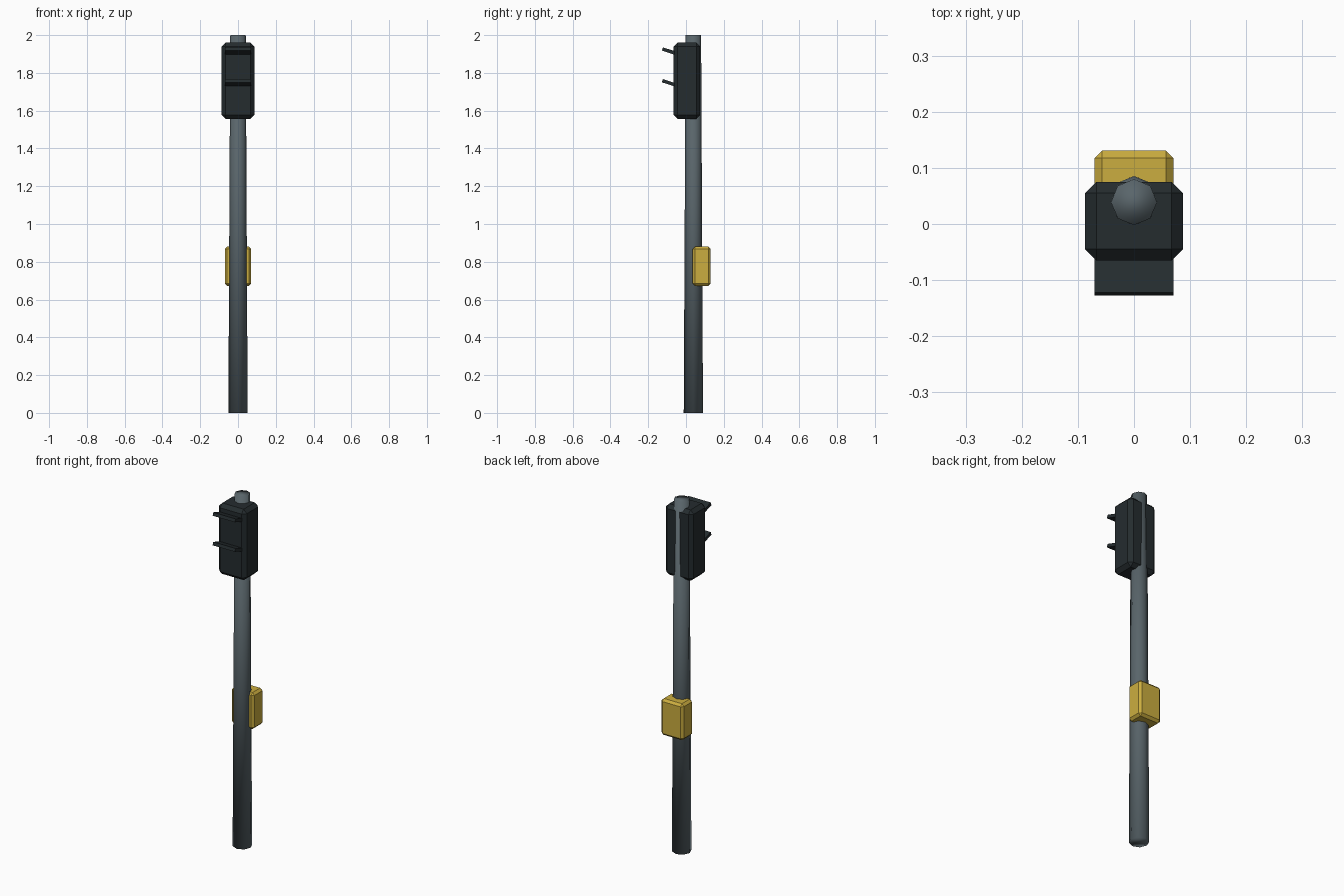
import bpy, math
from mathutils import Vector

if "Cube" in bpy.data.objects:
    bpy.data.objects.remove(bpy.data.objects["Cube"])


def material(name, rgb):
    m = bpy.data.materials.new(name)
    m.diffuse_color = (*rgb, 1)
    m.use_nodes = True
    m.node_tree.nodes["Principled BSDF"].inputs["Base Color"].default_value = m.diffuse_color
    return m


def chamfered_box(name, lo, hi, chamfer, mat):
    lo, hi = Vector(lo), Vector(hi)
    bpy.ops.mesh.primitive_cube_add(size=1, location=(lo + hi) / 2)
    ob = bpy.context.object
    ob.name = name
    ob.scale = hi - lo
    bpy.ops.object.transform_apply(location=False, rotation=False, scale=True)
    if chamfer:
        bev = ob.modifiers.new("chamfer", 'BEVEL')
        bev.width = chamfer
        bev.segments = 1
    ob.data.materials.append(mat)
    return ob


steel = material("steel", (0.10, 0.13, 0.145))
black = material("black", (0.018, 0.025, 0.028))
yellow = material("yellow", (0.60, 0.42, 0.05))

# Tapered eight-sided pole, smooth shaded, a corner facing front
bpy.ops.mesh.primitive_cone_add(vertices=8, radius1=0.051, radius2=0.041,
                                depth=2, location=(0, 0.039, 1))
pole = bpy.context.object
pole.name = "pole"
pole.data.materials.append(steel)
bpy.ops.object.shade_smooth()

# Signal housing
chamfered_box("signal_housing", (-0.087, -0.065, 1.557),
              (0.087, 0.075, 1.96), 0.02, black)

# Two visors tilting up towards the front
for name, z in (("upper_visor", 1.914), ("lower_visor", 1.746)):
    visor = chamfered_box(name, (-0.07, -0.127, z - 0.009),
                          (0.07, -0.045, z + 0.009), 0, black)
    visor.rotation_euler.x = math.radians(-18)

# Push-button box on the back of the pole
chamfered_box("button_box", (-0.07, 0.035, 0.673),
              (0.07, 0.131, 0.88), 0.013, yellow)
